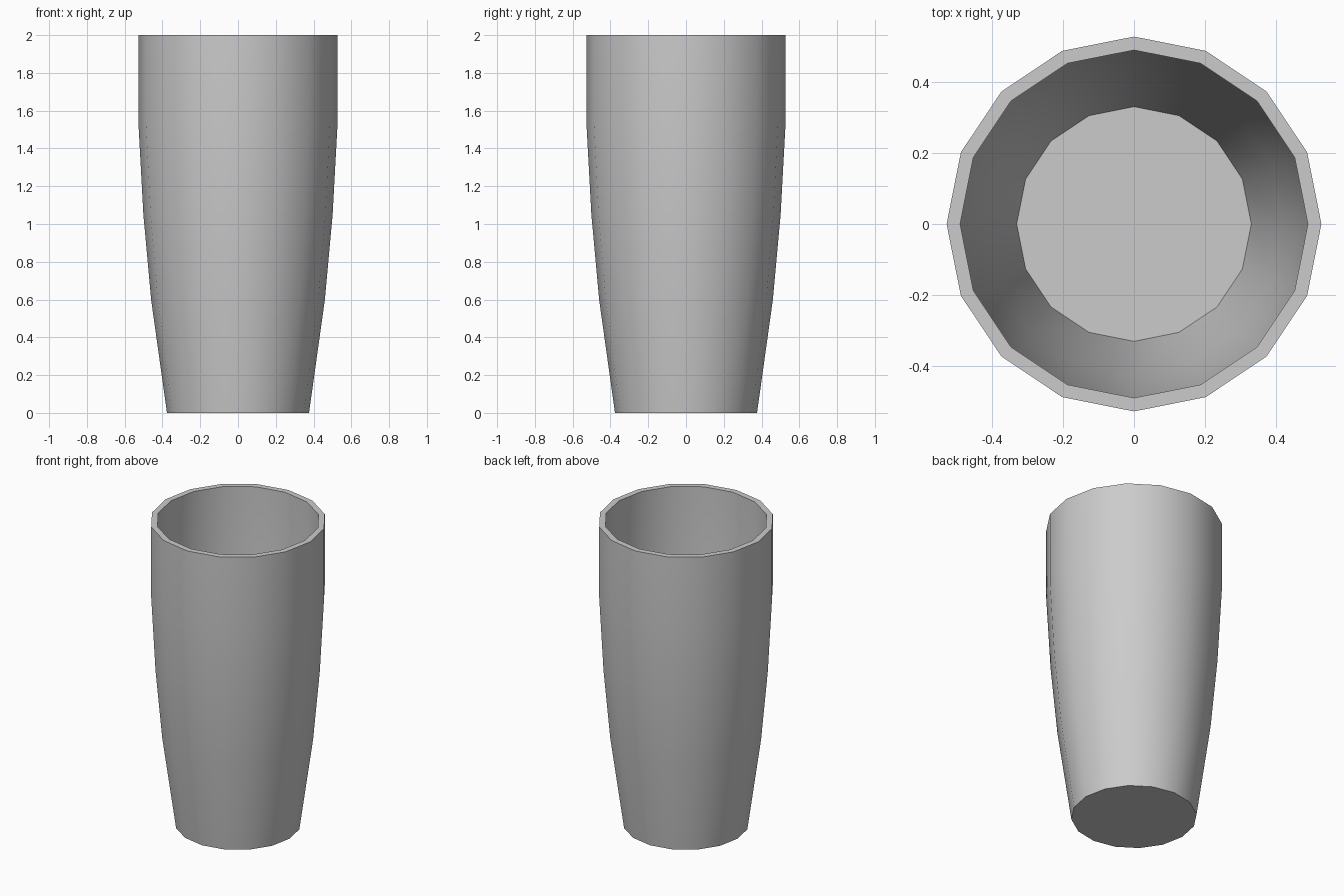
import bpy, bmesh, math

if "Cube" in bpy.data.objects:
    bpy.data.objects.remove(bpy.data.objects["Cube"])

SIDES = 16

# Closed tumbler profile (radius, height): outer wall going up, inner wall coming down
outer = [(0.376, 0.0), (0.46, 0.6), (0.501, 1.05), (0.527, 1.53), (0.527, 2.0)]
inner = [(0.489, 2.0), (0.489, 1.53), (0.463, 1.05), (0.421, 0.6), (0.33, 0.04)]

bm = bmesh.new()
rings = []
for r, z in outer + inner:
    rings.append([bm.verts.new((r * math.cos(2 * math.pi * i / SIDES),
                                r * math.sin(2 * math.pi * i / SIDES), z))
                  for i in range(SIDES)])

# Walls and rim
for a, b in zip(rings, rings[1:]):
    for i in range(SIDES):
        j = (i + 1) % SIDES
        bm.faces.new((a[i], a[j], b[j], b[i]))

# Underside and inside floor
bm.faces.new(rings[0][::-1])
bm.faces.new(rings[-1])
bmesh.ops.recalc_face_normals(bm, faces=bm.faces)

mesh = bpy.data.meshes.new("tumbler")
bm.to_mesh(mesh)
bm.free()
tumbler = bpy.data.objects.new("tumbler", mesh)
bpy.context.collection.objects.link(tumbler)

# Smooth walls with crisp rim and base
bpy.context.view_layer.objects.active = tumbler
tumbler.select_set(True)
bpy.ops.object.shade_smooth_by_angle(angle=math.radians(35))
